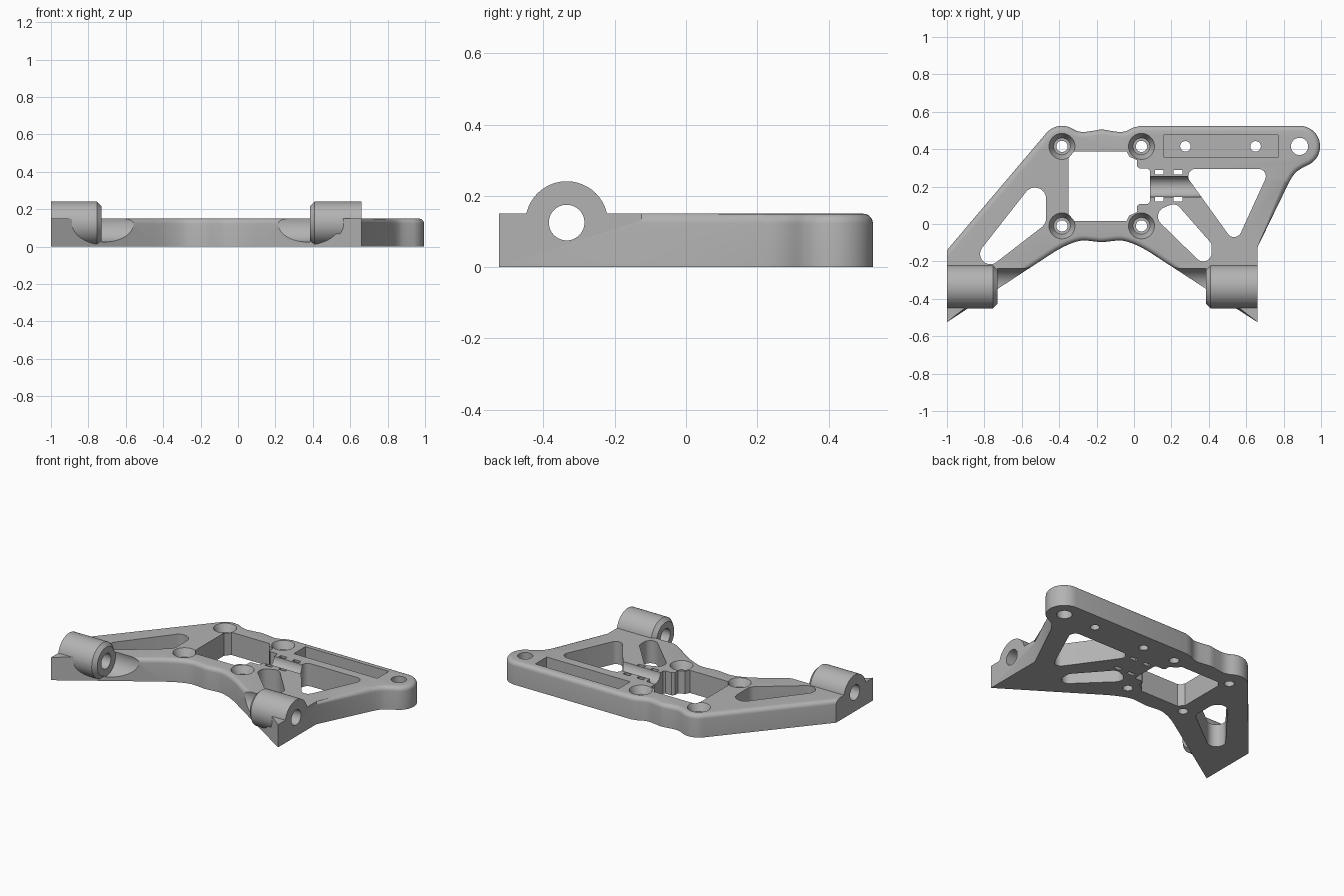
import bpy, bmesh
from math import sin, cos, radians, pi
from mathutils import Vector, Matrix

cube = bpy.data.objects.get("Cube")
if cube:
    bpy.data.objects.remove(cube, do_unlink=True)

grey = bpy.data.materials.new("plain grey")
grey.use_nodes = True
grey.diffuse_color = (0.45, 0.45, 0.45, 1)
grey.node_tree.nodes["Principled BSDF"].inputs["Base Color"].default_value = grey.diffuse_color

THICK = 0.15      # plate thickness
MID = -0.172      # symmetry line of the front half
AXIS = (-0.335, 0.125)   # y and z of the pivot axis
OVER = 0.05       # cutter overshoot


def make_object(name, bm):
    bmesh.ops.recalc_face_normals(bm, faces=bm.faces)
    mesh = bpy.data.meshes.new(name)
    bm.to_mesh(mesh)
    bm.free()
    mesh.materials.append(grey)
    obj = bpy.data.objects.new(name, mesh)
    bpy.context.collection.objects.link(obj)
    return obj


def prism_mesh(points, z0, z1):
    bm = bmesh.new()
    face = bm.faces.new([bm.verts.new((x, y, z0)) for x, y in points])
    top = bmesh.ops.extrude_face_region(bm, geom=[face])["geom"]
    bmesh.ops.translate(bm, vec=(0, 0, z1 - z0),
                        verts=[v for v in top if isinstance(v, bmesh.types.BMVert)])
    return bm


def prism(name, points, z0=-OVER, z1=THICK + OVER):
    return make_object(name, prism_mesh(points, z0, z1))


def box(name, x0, x1, y0, y1, z0=-OVER):
    return prism(name, [(x0, y0), (x1, y0), (x1, y1), (x0, y1)], z0)


def lathe(name, matrix, r1, r2, depth):
    bm = bmesh.new()
    bmesh.ops.create_cone(bm, cap_ends=True, segments=48, radius1=r1,
                          radius2=r2, depth=depth, matrix=matrix)
    return make_object(name, bm)


def drill(name, x, y, r):
    return lathe(name, Matrix.Translation((x, y, THICK / 2)), r, r, 0.4)


def x_rod(name, x0, x1, r, y=AXIS[0], z=AXIS[1]):
    turn = Matrix.Rotation(pi / 2, 4, 'Y')
    return lathe(name, Matrix.Translation(((x0 + x1) / 2, y, z)) @ turn, r, r, x1 - x0)


def combine(target, tool, operation='DIFFERENCE'):
    tool.hide_render = True
    mod = target.modifiers.new(operation, 'BOOLEAN')
    mod.object, mod.operation, mod.solver = tool, operation, 'EXACT'
    bpy.context.view_layer.objects.active = target
    bpy.ops.object.modifier_apply(modifier=mod.name)
    bpy.data.objects.remove(tool, do_unlink=True)


def arc(x, y, r, a0, a1, steps=10):
    angles = [radians(a0 + (a1 - a0) * i / steps) for i in range(steps + 1)]
    return [(x + r * cos(a), y + r * sin(a)) for a in angles]


def spline(points, steps=4):
    p = [Vector(points[0])] + [Vector(q) for q in points] + [Vector(points[-1])]
    out = []
    for a, b, c, d in zip(p, p[1:], p[2:], p[3:]):
        for i in range(steps):
            t = i / steps
            q = (2 * b + (c - a) * t + (2 * a - 5 * b + 4 * c - d) * t ** 2
                 + (3 * b - a - 3 * c + d) * t ** 3) / 2
            out.append((q.x, q.y))
    return out + [tuple(points[-1])]


def mirrored(points):
    return points + [(2 * MID - x, y) for x, y in reversed(points[:-1])]


def rounded_hull(circles):
    # Convex pocket outline around several corner circles
    pts = sorted(p for x, y, r in circles for p in arc(x, y, r, 0, 345, 23))
    hull = []
    for seq in (pts, pts[::-1]):
        half = []
        for p in seq:
            while len(half) > 1 and ((half[-1][0] - half[-2][0]) * (p[1] - half[-2][1])
                                     - (half[-1][1] - half[-2][1]) * (p[0] - half[-2][0])) <= 1e-9:
                half.pop()
            half.append(p)
        hull += half[:-1]
    return hull


# Plate outline, clockwise from the left edge
back_wave = spline(mirrored([(-0.339, 0.515), (-0.305, 0.498), (-0.27, 0.492),
                             (-0.22, 0.498), (MID, 0.505)]))
front_wave = spline(mirrored([(-0.45, -0.165), (-0.41, -0.14), (-0.36, -0.114),
                              (-0.31, -0.095), (-0.27, -0.088), (-0.22, -0.092), (MID, -0.097)]))
neck = spline([(0.905, 0.303), (0.87, 0.28), (0.845, 0.25), (0.825, 0.215)])
outline = [(-1, -0.525), (-1, -0.14)]
outline += arc(-0.385, 0.415, 0.11, 139, 70)
outline += back_wave[1:] + [(0.035, 0.525)]
outline += arc(0.885, 0.415, 0.11, 90, -60, 20) + neck
outline += [(0.66, -0.125), (0.66, -0.525), (0.39, -0.35)]
outline += front_wave[::-1] + [(-0.734, -0.35)]

# Plate with its rounded upper rim
bm = prism_mesh(outline, 0, THICK)
rim = []
for e in bm.edges:
    a, b = (v.co for v in e.verts)
    flat_side = abs(a.x - b.x) < 1e-5 and (a.y < -0.13 or b.y < -0.13)
    if min(a.z, b.z) > 0.1 and min(a.y, b.y) > -0.4 and not flat_side:
        rim.append(e)
bmesh.ops.bevel(bm, geom=rim, offset=0.028, segments=5, profile=0.5,
                affect='EDGES', clamp_overlap=False)
frame = make_object("mounting_plate", bm)

# Triangular lightening pockets
for pocket in (
    [(-0.768, -0.16, 0.055), (-0.53, 0.135, 0.06), (-0.53, 0.03, 0.06)],
    [(0.18, 0.04, 0.052), (0.21, 0.06, 0.045), (0.37, -0.155, 0.045), (0.375, -0.12, 0.04)],
    [(0.33, 0.255, 0.04), (0.665, 0.255, 0.04), (0.535, -0.03, 0.04)],
):
    combine(frame, prism("pocket_cutter", rounded_hull(pocket)))

# Central window, symmetric front to back
half_window = [(-0.35, 0.352), (-0.32, 0.388), (-0.04, 0.388), (-0.025, 0.36),
               (0.015, 0.342), (0.015, 0.31), (0.03, 0.297), (0.075, 0.297), (0.085, 0.285)]
window = half_window + [(x, 0.405 - y) for x, y in reversed(half_window)]
combine(frame, prism("window_cutter", window))

# Countersunk screw holes
for x in (-0.385, 0.04):
    for y in (-0.01, 0.415):
        depth = 0.05
        combine(frame, lathe("countersink_cutter", Matrix.Translation(
            (x, y, THICK - depth / 2 + 0.001)), 0.045, 0.07, depth))
        combine(frame, drill("screw_cutter", x, y, 0.03))

# Long recess with its two holes, and the end eyelet
combine(frame, box("recess_cutter", 0.16, 0.77, 0.355, 0.475, 0.06))
for x, r in ((0.275, 0.028), (0.65, 0.028), (0.885, 0.046)):
    combine(frame, drill("hole_cutter", x, 0.415, r))

# Cable saddle and tie slots
combine(frame, x_rod("saddle_cutter", 0.05, 0.36, 0.055, 0.2, THICK))
for x in (0.135, 0.235):
    for y in (0.133, 0.277):
        combine(frame, box("tie_slot_cutter", x - 0.024, x + 0.024, y - 0.012, y + 0.012))

# Pivot barrels: scoop clearance, add barrel with chamfered inner end, bore
for outer, inner, side in ((-1, -0.73, 1), (0.66, 0.385, -1)):
    far = inner + 0.25 * side
    combine(frame, x_rod("scoop_cutter", min(inner, far), max(inner, far), 0.1))
    barrel = x_rod("barrel", min(outer, inner), max(outer, inner), 0.116)
    bm = bmesh.new()
    bm.from_mesh(barrel.data)
    end = [e for e in bm.edges if all(abs(v.co.x - inner) < 1e-4 for v in e.verts)]
    bmesh.ops.bevel(bm, geom=end, offset=0.024, segments=1, affect='EDGES')
    bm.to_mesh(barrel.data)
    bm.free()
    combine(frame, barrel, 'UNION')
    combine(frame, x_rod("bore_cutter", min(outer, inner) - OVER, max(outer, inner) + OVER, 0.05))

# Smooth shading with sharp edges kept
bpy.ops.object.select_all(action='DESELECT')
frame.select_set(True)
bpy.context.view_layer.objects.active = frame
bpy.ops.object.shade_smooth_by_angle(angle=radians(30))
